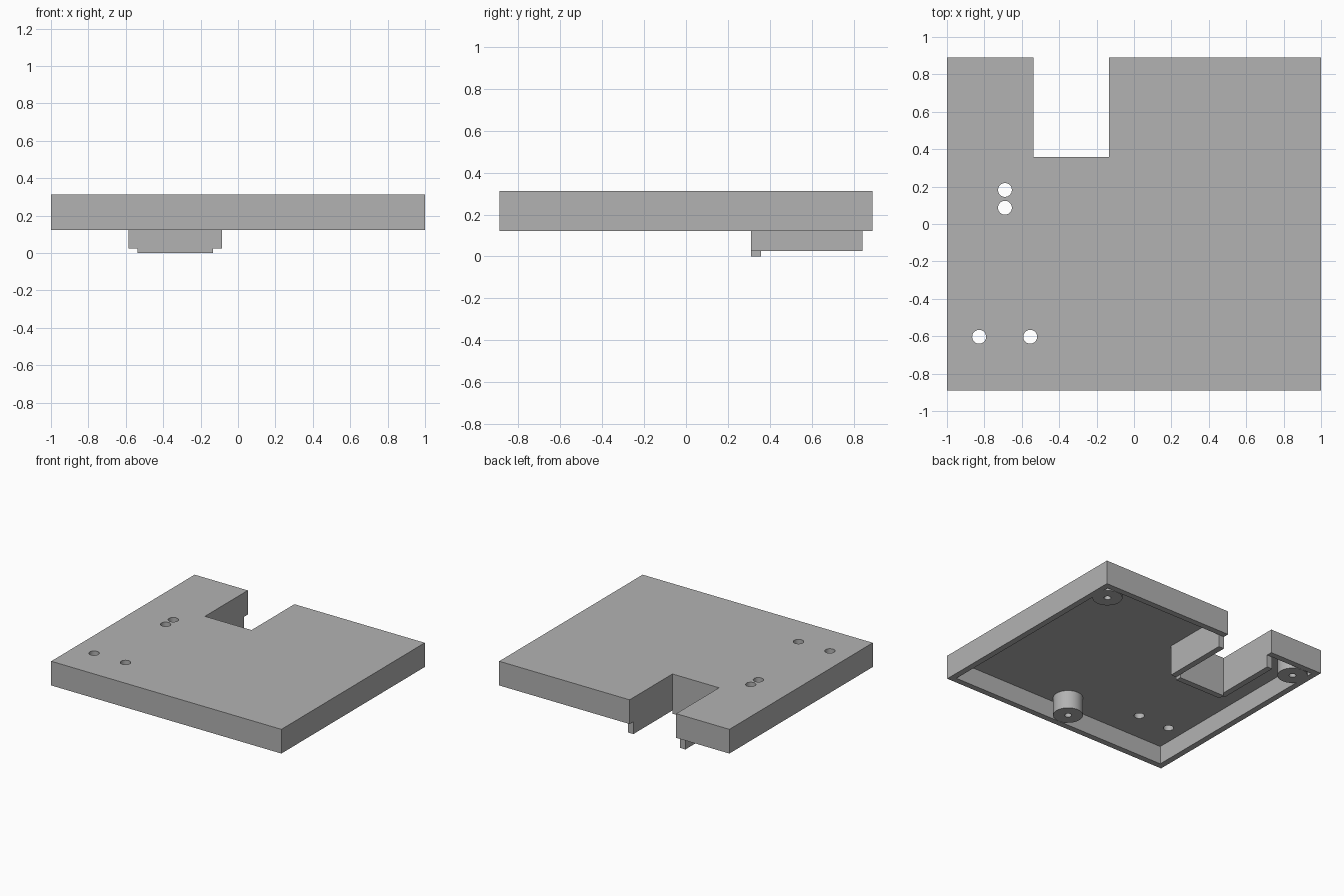
import bpy
import bmesh
import math

cube = bpy.data.objects.get("Cube")
if cube:
    bpy.data.objects.remove(cube, do_unlink=True)

# Single light grey plastic
grey = bpy.data.materials.new("light_grey")
grey.use_nodes = True
colour = (0.448, 0.448, 0.448, 1)
grey.diffuse_color = colour
grey.node_tree.nodes["Principled BSDF"].inputs["Base Color"].default_value = colour

# Main dimensions
HX, HY = 1.0, 0.89             # half width and half depth
TOP, RIM = 0.312, 0.122        # top face and lower rim heights
WALL = 0.047                   # thickness of walls and top plate
CEILING = TOP - WALL
NX0, NX1, NY = -0.538, -0.133, 0.358   # notch sides and its inner end
GUARD_Z = 0.025


def prism(name, outline, z0, z1):
    """Extrude a counter-clockwise outline between two heights."""
    bm = bmesh.new()
    face = bm.faces.new([bm.verts.new((x, y, z0)) for x, y in outline])
    top = bmesh.ops.extrude_face_region(bm, geom=[face])["geom"]
    verts = [v for v in top if isinstance(v, bmesh.types.BMVert)]
    bmesh.ops.translate(bm, verts=verts, vec=(0, 0, z1 - z0))
    bmesh.ops.recalc_face_normals(bm, faces=bm.faces)
    mesh = bpy.data.meshes.new(name)
    bm.to_mesh(mesh)
    bm.free()
    mesh.materials.append(grey)
    obj = bpy.data.objects.new(name, mesh)
    bpy.context.collection.objects.link(obj)
    return obj


def cylinder(name, x, y, radius, z0, z1, sides=40):
    ring = [(x + radius * math.cos(i * math.tau / sides),
             y + radius * math.sin(i * math.tau / sides)) for i in range(sides)]
    return prism(name, ring, z0, z1)


def activate(obj):
    bpy.ops.object.select_all(action='DESELECT')
    obj.select_set(True)
    bpy.context.view_layer.objects.active = obj


def cut(obj, cutter):
    """Subtract a cutter and discard it."""
    cutter.hide_render = True
    activate(obj)
    mod = obj.modifiers.new("cut", 'BOOLEAN')
    mod.operation = 'DIFFERENCE'
    mod.solver = 'EXACT'
    mod.object = cutter
    bpy.ops.object.modifier_apply(modifier=mod.name)
    bpy.data.objects.remove(cutter, do_unlink=True)


def smooth(obj):
    activate(obj)
    bpy.ops.object.shade_smooth_by_angle(angle=math.radians(30))


def notched(inset):
    """Rectangle with a notch in the back edge, inset by a wall thickness."""
    x, y = HX - inset, HY - inset
    a, b, c = NX0 - inset, NX1 + inset, NY - inset
    return [(-x, -y), (x, -y), (x, y), (b, y), (b, c), (a, c), (a, y), (-x, y)]


# Cover: top plate and walls, hollow from below
cover = prism("cover", notched(0), RIM, TOP)
cut(cover, prism("cavity", notched(WALL), RIM - 0.1, CEILING))

# Round holes through the top plate
for x, y in [(-0.69, 0.182), (-0.69, 0.087), (-0.828, -0.603), (-0.555, -0.603)]:
    cut(cover, cylinder("hole", x, y, 0.037, CEILING - 0.02, TOP + 0.1))
smooth(cover)

# Guard walls continuing below the rim around the notch
a, b, c, end = NX0 - WALL, NX1 + WALL, NY - WALL, HY - WALL
prism("notch_guard", [(a, c), (b, c), (b, end), (NX1, end), (NX1, NY),
                      (NX0, NY), (NX0, end), (a, end)], GUARD_Z, RIM)

# Lip under the inner guard wall
prism("notch_lip", [(NX0, c), (NX1, c), (NX1, NY), (NX0, NY)], 0, GUARD_Z)

# Screw bosses with pilot holes
for side, x, y in [("left", 0.865, 0.735), ("right", -0.865, 0.735),
                   ("front", 0, -0.735)]:
    boss = cylinder(side + "_screw_boss", x, y, 0.107, RIM, CEILING)
    cut(boss, cylinder("pilot", x, y, 0.025, RIM - 0.1, CEILING + 0.1, 24))
    smooth(boss)
